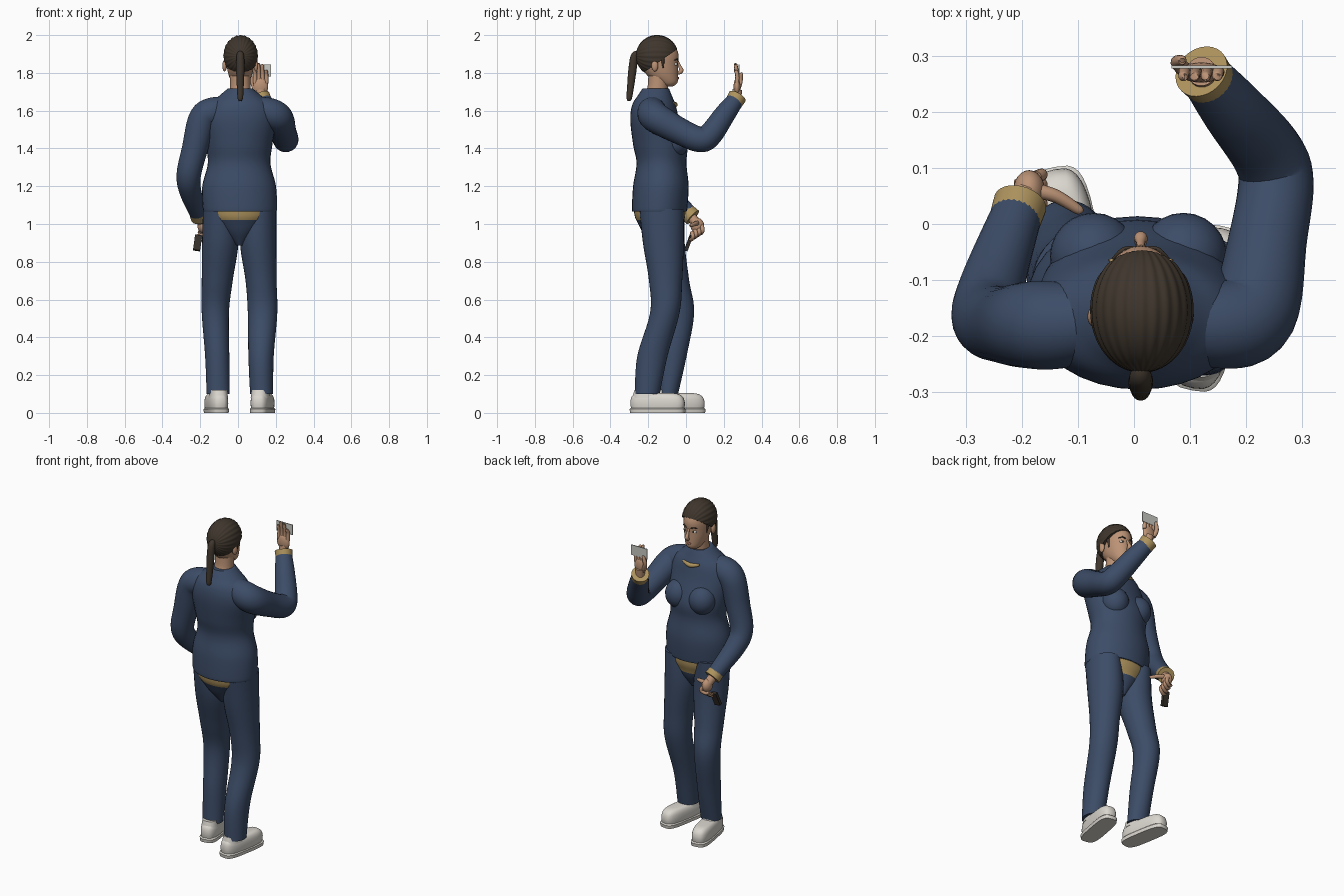
import bpy, bmesh
from math import sin, cos, pi, radians
from mathutils import Vector, Matrix

if "Cube" in bpy.data.objects:
    bpy.data.objects.remove(bpy.data.objects["Cube"])


def material(name, r, g, b):
    m = bpy.data.materials.new(name)
    m.use_nodes = True
    m.diffuse_color = (r, g, b, 1)
    bsdf = next(n for n in m.node_tree.nodes if n.type == 'BSDF_PRINCIPLED')
    bsdf.inputs["Base Color"].default_value = (r, g, b, 1)
    bsdf.inputs["Roughness"].default_value = 0.7
    return m


NAVY = material("navy cloth", .045, .072, .135)
GOLD = material("gold cloth", .42, .29, .11)
SKIN = material("skin", .50, .29, .18)
HAIR = material("brown hair", .050, .037, .026)
SHOE = material("off white shoe", .70, .67, .62)
CARD = material("pale grey card", .58, .58, .55)
DARK = material("dark case", .035, .028, .022)
LIPS = material("lips", .32, .13, .10)
WHITE = material("eye white", .75, .72, .68)


def finish(name, bm, *mats):
    bmesh.ops.recalc_face_normals(bm, faces=bm.faces[:])
    me = bpy.data.meshes.new(name)
    bm.to_mesh(me)
    bm.free()
    for m in mats:
        me.materials.append(m)
    me.shade_smooth()
    me.set_sharp_from_angle(angle=radians(45))
    ob = bpy.data.objects.new(name, me)
    bpy.context.collection.objects.link(ob)
    return ob


def smooth_path(pts, steps):
    """Catmull-Rom interpolation of rows of numbers."""
    out = []
    for i in range(len(pts) - 1):
        a, b, c, d = pts[max(i - 1, 0)], pts[i], pts[i + 1], pts[min(i + 2, len(pts) - 1)]
        for s in range(steps):
            t = s / steps
            out.append([.5 * (2 * q + (r - p) * t + (2 * p - 5 * q + 4 * r - w) * t * t
                              + (3 * q - p - 3 * r + w) * t ** 3)
                        for p, q, r, w in zip(a, b, c, d)])
    return out + [list(pts[-1])]


def skin_rings(bm, rings):
    for lo, hi in zip(rings, rings[1:]):
        for i in range(len(lo)):
            j = (i + 1) % len(lo)
            bm.faces.new((lo[i], lo[j], hi[j], hi[i]))
    bm.faces.new(rings[0])
    bm.faces.new(rings[-1])


def loft(name, sections, *mats, steps=6, n=32, power=1.0):
    """Level rings, each given as x, y, z, half width, half depth."""
    bm, rings = bmesh.new(), []
    shape = lambda v: abs(v) ** power * (1 if v > 0 else -1)
    for x, y, z, rx, ry in smooth_path(sections, steps):
        rings.append([bm.verts.new((x + rx * shape(cos(2 * pi * i / n)),
                                    y + ry * shape(sin(2 * pi * i / n)), z)) for i in range(n)])
    skin_rings(bm, rings)
    return finish(name, bm, *mats)


def tube(name, points, mat, steps=6, n=20):
    """Round tube along a path, each point given as x, y, z, radius."""
    path = smooth_path(points, steps)
    pos = [Vector(p[:3]) for p in path]
    bm, rings, u = bmesh.new(), [], None
    for i, p in enumerate(path):
        t = (pos[min(i + 1, len(pos) - 1)] - pos[max(i - 1, 0)]).normalized()
        u = t.orthogonal() if u is None else u - t * u.dot(t)
        u.normalize()
        v = t.cross(u)
        rings.append([bm.verts.new(pos[i] + p[3] * (u * cos(2 * pi * k / n) + v * sin(2 * pi * k / n)))
                      for k in range(n)])
    skin_rings(bm, rings)
    return finish(name, bm, mat)


def blob(name, centre, radii, mat):
    bm = bmesh.new()
    bmesh.ops.create_uvsphere(bm, u_segments=24, v_segments=16, radius=1)
    bm.transform(Matrix.Translation(centre) @ Matrix.Diagonal((*radii, 1)))
    return finish(name, bm, mat)


def box(name, centre, size, mat, rot=(0, 0, 0)):
    bm = bmesh.new()
    bmesh.ops.create_cube(bm, size=1)
    bm.transform(Matrix.Diagonal((*size, 1)))
    ob = finish(name, bm, mat)
    ob.location, ob.rotation_euler = centre, rot
    return ob


# Sweater body and bust
CX = .012
loft("sweater", [(.01, -.14, 1.065, .188, .14), (.01, -.14, 1.08, .196, .146), (.006, -.133, 1.2, .195, .147),
                 (.006, -.13, 1.32, .166, .132), (.006, -.137, 1.42, .176, .143), (.01, -.165, 1.55, .19, .13),
                 (CX, -.17, 1.63, .165, .115), (CX, -.165, 1.68, .11, .09), (CX, -.16, 1.717, .066, .07)], NAVY)
for side, s in (("left", 1), ("right", -1)):
    blob(side + "_bust", (.008 + s * .08, -.058, 1.44), (.078, .078, .085), NAVY)
tube("neck_trim", [(CX - .055, -.07, 1.642, .007), (CX, -.057, 1.632, .013), (CX + .055, -.07, 1.642, .007)], GOLD)

# Hips with the shirt tail showing above the trousers
hips = loft("hips", [(.01, -.125, .885, .02, .05), (.01, -.13, .95, .09, .095), (.01, -.135, 1.0, .135, .118),
                     (.01, -.138, 1.04, .165, .133), (.01, -.14, 1.09, .175, .137)], NAVY, GOLD)
for f in hips.data.polygons:
    f.material_index = int(f.center.z > (.985 if f.center.y > -.06 else 1.022))

# Trouser legs
loft("left_leg", [(.125, -.205, .1, .061, .066), (.122, -.178, .3, .067, .08), (.13, -.112, .53, .078, .078),
                  (.122, -.108, .7, .082, .088), (.107, -.12, .9, .096, .108), (.115, -.13, 1.08, .088, .117)], NAVY)
loft("right_leg", [(-.105, -.095, .1, .061, .053), (-.11, -.067, .3, .064, .07), (-.12, -.035, .53, .072, .078),
                   (-.11, -.068, .7, .082, .085), (-.094, -.11, .9, .096, .103), (-.097, -.125, 1.08, .088, .117)], NAVY)

# Shoes, toes turned slightly out
for side, x, y, s in (("left", .13, -.15, -1), ("right", -.115, -.045, 1)):
    sole = loft(side + "_sole", [(0, 0, 0, .053, .146), (0, 0, .02, .055, .149), (0, 0, .026, .05, .142)],
                SHOE, steps=1, power=.55)
    upper = loft(side + "_shoe", [(0, 0, .02, .05, .141), (0, 0, .05, .053, .145), (0, -.002, .08, .05, .139),
                                  (0, -.006, .098, .04, .122), (0, -.012, .104, .025, .1)], SHOE, steps=3, power=.65)
    heel = loft(side + "_shoe_collar", [(0, -.06, .08, .05, .075), (0, -.062, .12, .044, .062)], SHOE, steps=2, power=.8)
    for part in (sole, upper, heel):
        part.location, part.rotation_euler = (x, y, 0), (0, 0, s * radians(10))

# Raised left arm, lowered right arm
tube("left_sleeve", [(.07, -.17, 1.61, .065), (.155, -.18, 1.592, .078), (.212, -.155, 1.56, .08),
                     (.238, -.03, 1.49, .07), (.253, .075, 1.447, .067), (.235, .13, 1.475, .064),
                     (.175, .205, 1.58, .056), (.126, .265, 1.66, .045)], NAVY, n=28)
tube("right_sleeve", [(-.05, -.17, 1.61, .065), (-.135, -.18, 1.592, .078), (-.188, -.18, 1.55, .077),
                      (-.228, -.18, 1.4, .069), (-.26, -.168, 1.265, .065), (-.253, -.11, 1.175, .058),
                      (-.208, .02, 1.05, .045)], NAVY, n=28)
tube("left_cuff", [(.137, .252, 1.64, .046), (.12, .272, 1.675, .05)], GOLD, steps=2, n=28)
tube("right_cuff", [(-.213, .005, 1.063, .046), (-.203, .036, 1.035, .048)], GOLD, steps=2, n=28)

# Raised hand holding a card between fingers and thumb
tube("left_wrist", [(.125, .266, 1.66, .026), (.12, .272, 1.71, .026)], SKIN)
blob("left_palm", (.12, .27, 1.727), (.04, .018, .048), SKIN)
for i, top in enumerate((1.825, 1.848, 1.842, 1.815)):
    x = .09 + i * .02
    tube(f"left_finger_{i + 1}", [(x, .27, 1.745, .0115), (x, .271, 1.79, .0105),
                                  (x - .002, .263, top - .004, .009), (x - .002, .262, top, .004)], SKIN, n=10)
tube("left_thumb", [(.09, .275, 1.715, .014), (.077, .288, 1.755, .012), (.085, .292, 1.795, .009),
                    (.086, .291, 1.802, .004)], SKIN, n=10)
box("card", (.121, .28, 1.813), (.108, .005, .062), CARD)

# Lowered hand holding a small dark case
tube("right_wrist", [(-.207, .02, 1.047, .026), (-.19, .055, 1.005, .026)], SKIN)
blob("right_palm", (-.187, .06, .992), (.028, .036, .04), SKIN)
for i in range(4):
    y, z = .083 - i * .017, .985 - i * .011
    tube(f"right_finger_{i + 1}", [(-.175, y, z + .005, .012), (-.165, y + .005, z - .02, .011),
                                   (-.19, y - .005, z - .035, .01), (-.21, y - .01, z - .025, .007)], SKIN, n=10)
tube("right_thumb", [(-.18, .06, 1.005, .014), (-.14, .05, 1.002, .012), (-.1, .026, .992, .009),
                     (-.094, .022, .99, .004)], SKIN, n=10)
box("hand_case", (-.214, .014, .9), (.038, .018, .085), DARK, (radians(-20), radians(8), 0))

# Neck and head
tube("neck", [(CX, -.165, 1.66, .058), (CX, -.15, 1.72, .054), (CX, -.145, 1.8, .054)], SKIN, n=28)
loft("head", [(CX, -.09, 1.727, .016, .016), (CX, -.093, 1.735, .032, .035), (CX, -.102, 1.752, .046, .058),
              (CX, -.125, 1.79, .062, .083), (CX, -.14, 1.84, .072, .098), (CX, -.145, 1.9, .075, .105),
              (CX, -.15, 1.95, .065, .085), (CX, -.15, 1.98, .03, .04)], SKIN)
tube("nose", [(CX, -.043, 1.86, .006), (CX, -.033, 1.835, .008), (CX, -.025, 1.815, .012),
              (CX, -.033, 1.803, .011), (CX, -.045, 1.798, .006)], SKIN, n=12)
tube("mouth", [(CX - .023, -.056, 1.771, .003), (CX, -.043, 1.772, .007), (CX + .023, -.056, 1.771, .003)], LIPS, n=10)
for side, s in (("left", 1), ("right", -1)):
    blob(side + "_eye", (CX + s * .03, -.056, 1.846), (.014, .011, .008), WHITE)
    blob(side + "_iris", (CX + s * .03, -.049, 1.846), (.006, .006, .006), DARK)
    tube(side + "_brow", [(CX + s * .014, -.043, 1.866, .004), (CX + s * .032, -.046, 1.873, .004),
                          (CX + s * .05, -.062, 1.866, .002)], HAIR, n=8)
    blob(side + "_ear", (CX + s * .083, -.165, 1.838), (.012, .018, .03), SKIN)

# Combed hair: ridged cap with front-to-back grooves, trimmed along a sloping hairline
bm = bmesh.new()
bmesh.ops.create_uvsphere(bm, u_segments=144, v_segments=32, radius=1)
for k, v in enumerate(bm.verts):
    around = Vector((v.co.x, v.co.y))
    angle = around.angle_signed(Vector((1, 0))) if around.length > .01 else 0
    v.co *= 1 + .014 * cos(24 * angle) * around.length
bm.transform(Matrix.Translation((CX + .002, -.153, 1.89)) @ Matrix.Diagonal((.091, .112, .109, 1))
             @ Matrix.Rotation(pi / 2, 4, 'X'))
cut = bmesh.ops.bisect_plane(bm, geom=bm.verts[:] + bm.edges[:] + bm.faces[:], plane_co=(0, -.04, 1.93),
                             plane_no=(0, -.7, 1), clear_inner=True)
bmesh.ops.holes_fill(bm, edges=[e for e in cut["geom_cut"] if isinstance(e, bmesh.types.BMEdge)], sides=0)
finish("hair", bm, HAIR)
for side, s in (("left", 1), ("right", -1)):
    tube(side + "_sideburn", [(CX + s * .073, -.125, 1.89, .012), (CX + s * .07, -.122, 1.85, .007),
                              (CX + s * .068, -.12, 1.825, .003)], HAIR, n=10)
tube("ponytail", [(CX, -.25, 1.905, .012), (CX, -.272, 1.89, .02), (CX, -.283, 1.82, .022), (CX, -.292, 1.74, .019),
                  (CX, -.3, 1.67, .015), (CX, -.301, 1.652, .008)], HAIR)
